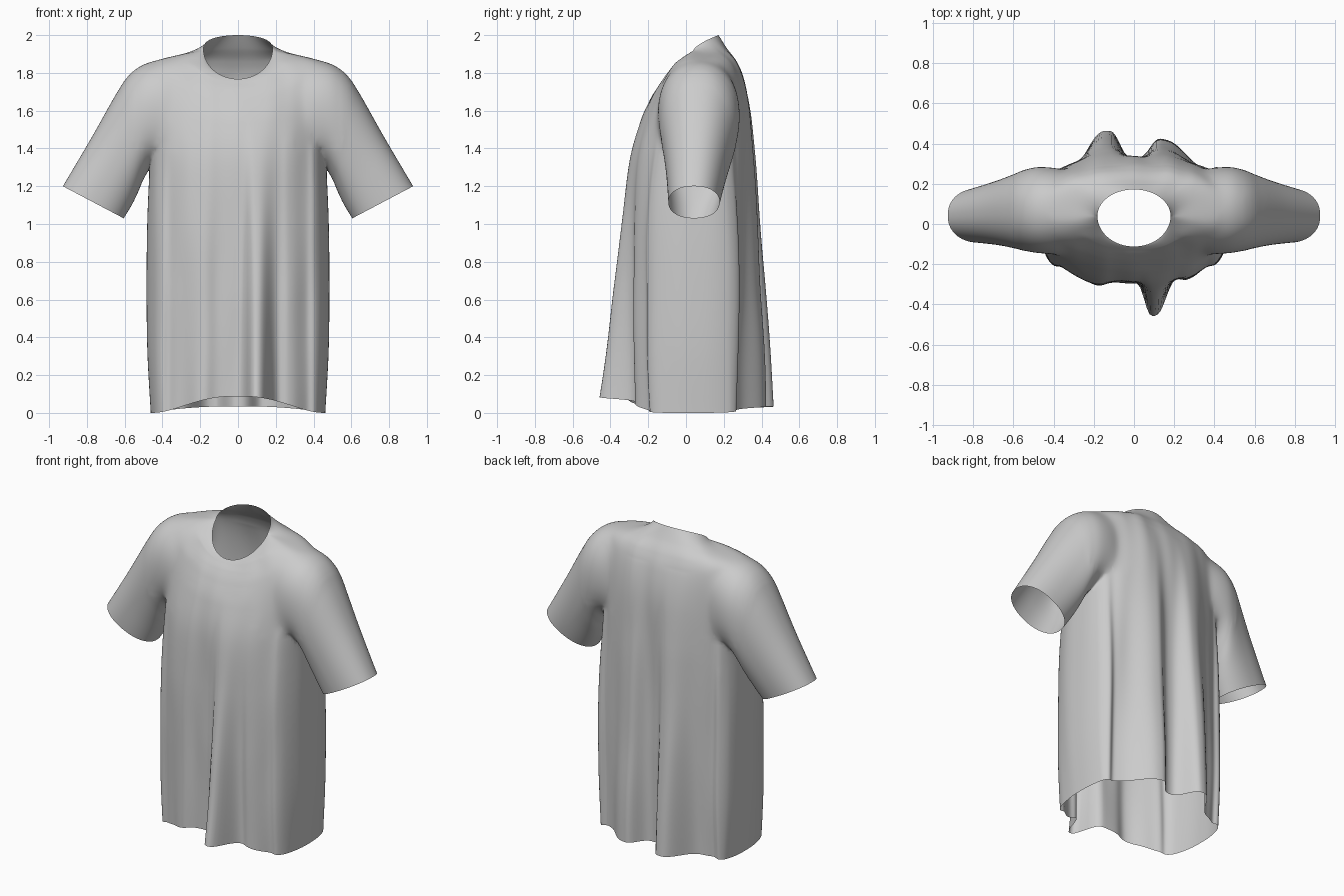
import bpy, bmesh, math
from mathutils import Vector, noise

if "Cube" in bpy.data.objects:
    bpy.data.objects.remove(bpy.data.objects["Cube"])


def spline(rows, t):
    """Catmull-Rom through rows of numbers, t in 0..1."""
    f = t * (len(rows) - 1)
    i = min(int(f), len(rows) - 2)
    u = f - i
    p = [rows[max(0, min(len(rows) - 1, i + k))] for k in (-1, 0, 1, 2)]
    return [0.5 * (2 * b + (c - a) * u + (2 * a - 5 * b + 4 * c - d) * u * u
                   + (3 * b - a - 3 * c + d) * u ** 3) for a, b, c, d in zip(*p)]


def power(v, e):
    return math.copysign(abs(v) ** e, v)


def loft(name, rings):
    """Closed skin over rings; returns the object and its two cap centres."""
    bm = bmesh.new()
    loops = [[bm.verts.new(p) for p in r] for r in rings]
    n = len(loops[0])
    for a, b in zip(loops, loops[1:]):
        for j in range(n):
            k = (j + 1) % n
            bm.faces.new((a[j], a[k], b[k], b[j]))
    tips = []
    for r in (loops[0], loops[-1]):
        tip = sum((v.co for v in r), Vector()) / n
        tips.append(tip)
        c = bm.verts.new(tip)
        for j in range(n):
            bm.faces.new((r[j], r[(j + 1) % n], c))
    bmesh.ops.recalc_face_normals(bm, faces=bm.faces)
    me = bpy.data.meshes.new(name)
    bm.to_mesh(me)
    bm.free()
    ob = bpy.data.objects.new(name, me)
    bpy.context.collection.objects.link(ob)
    return ob, tips


# Torso rings: half width, y front, y back, z front, z side, z back, squareness
TORSO = [
    (.462, -.290, .325, .088, .000, .035, 2.4),
    (.480, -.292, .328, .38, .33, .35, 2.4),
    (.484, -.295, .330, .70, .68, .69, 2.4),
    (.480, -.295, .332, 1.02, 1.02, 1.02, 2.4),
    (.466, -.283, .334, 1.33, 1.35, 1.35, 2.3),
    (.458, -.240, .330, 1.53, 1.60, 1.60, 2.2),
    (.455, -.190, .305, 1.65, 1.78, 1.765, 2.2),
    (.430, -.155, .268, 1.712, 1.862, 1.86, 2.2),
    (.300, -.128, .217, 1.748, 1.898, 1.93, 2.1),
    (.182, -.112, .172, 1.768, 1.92, 2.0, 2.0),
]
# Folds: x, side, depth at hem, left spread, right spread, top z, falloff
FOLDS = [
    (.095, -1, .187, .040, .058, 1.60, 1.30),
    (-.20, -1, .028, .06, .05, 1.60, .8),
    (.27, -1, .020, .03, .05, 1.60, .6),
    (-.415, -1, .035, .03, .03, 1.60, .5),
    (.42, -1, .035, .03, .03, 1.60, .5),
    (-.13, 1, .146, .085, .055, 1.80, .95),
    (.14, 1, .105, .055, .095, 1.80, .9),
    (-.43, 1, .045, .05, .03, 1.66, .45),
    (.43, 1, .045, .03, .05, 1.66, .45),
]


def torso_ring(t, n=240):
    w, yf, yb, zf, zs, zb, e = spline(TORSO, t)
    mid, pts = 0.04, []
    neck, hem = max(0, 9 * t - 8), max(0, 1 - 6 * t)
    for j in range(n):
        a = 2 * math.pi * (j + .5) / n
        c, s = math.cos(a), math.sin(a)
        # the back is squarer than the front
        ey = e + (.5 * (1 - neck) if s > 0 else 0)
        x = w * power(c, 2 / e)
        y = mid + (yb - mid if s > 0 else mid - yf) * power(s, 2 / (ey + ey - e))
        p = 2 - 1.35 * neck if s > 0 else 2 - .95 * neck + 2.5 * hem
        z = zs + ((zb if s > 0 else zf) - zs) * abs(s) ** p
        for fx, side, depth, left, right, top, fall in FOLDS:
            if side * s > 0 and z < top:
                d = abs(x - fx) / (left if x < fx else right)
                y += side * depth * (1 - max(z, 0) / top) ** fall * math.exp(-d ** 2.7 / 2) * min(1, abs(s) * 3)
        # soft cloth ripples
        k = .011 * min(1, (1 - t) * 5)
        y += k * noise.noise((x * 8, 3 * s, z * 1.6))
        pts.append((x, y, z))
    return pts


# Sleeve rings: top x, top z, bottom x, bottom z, y front, y back
SLEEVE = [
    (.36, 1.865, .36, 1.32, -.155, .28),
    (.485, 1.862, .455, 1.30, -.150, .29),
    (.570, 1.798, .50, 1.235, -.138, .275),
    (.645, 1.688, .53, 1.167, -.122, .250),
    (.775, 1.458, .560, 1.105, -.105, .215),
    (.927, 1.20, .605, 1.03, -.093, .178),
]


def sleeve_ring(t, side, n=120):
    tx, tz, bx, bz, yf, yb = spline(SLEEVE, t)
    pts = []
    for j in range(n):
        a = 2 * math.pi * j / n
        u = .5 + .5 * power(math.cos(a), 2 / 2.2)
        v = .5 + .5 * power(math.sin(a), 2 / 2.2)
        pts.append((side * (bx + (tx - bx) * u), yf + (yb - yf) * v, bz + (tz - bz) * u))
    return pts


# Join torso and both sleeves into one garment
shirt, open_tips = loft("shirt", [torso_ring(i / 110) for i in range(111)])
for side in (-1, 1):
    sleeve, tips = loft("sleeve", [sleeve_ring(i / 48, side) for i in range(49)])
    open_tips.append(tips[1])
    mod = shirt.modifiers.new("join", 'BOOLEAN')
    mod.operation, mod.solver, mod.object = 'UNION', 'EXACT', sleeve
    dg = bpy.context.evaluated_depsgraph_get()
    joined = bpy.data.meshes.new_from_object(shirt.evaluated_get(dg))
    shirt.modifiers.clear()
    shirt.data = joined
    bpy.data.objects.remove(sleeve)

# Open the hem, neck and cuffs, then soften the armhole seams
bm = bmesh.new()
bm.from_mesh(shirt.data)
caps = [v for v in bm.verts if any((v.co - t).length < 1e-3 for t in open_tips)]
bmesh.ops.delete(bm, geom=caps, context='VERTS')
bmesh.ops.remove_doubles(bm, verts=[v for v in bm.verts if .25 < abs(v.co.x) < .6 and v.co.z > 1.15], dist=.004)
for inner, outer, low, passes in ((.40, .52, 1.22, 6), (.25, .58, 1.50, 25), (.30, .55, 1.40, 25), (.22, .60, 1.45, 8)):
    seam = [v for v in bm.verts if inner < abs(v.co.x) < outer and v.co.z > low]
    for _ in range(passes):
        bmesh.ops.smooth_vert(bm, verts=seam, factor=.5, use_axis_x=True, use_axis_y=True, use_axis_z=True)
for f in bm.faces:
    f.smooth = True
bm.to_mesh(shirt.data)
bm.free()
